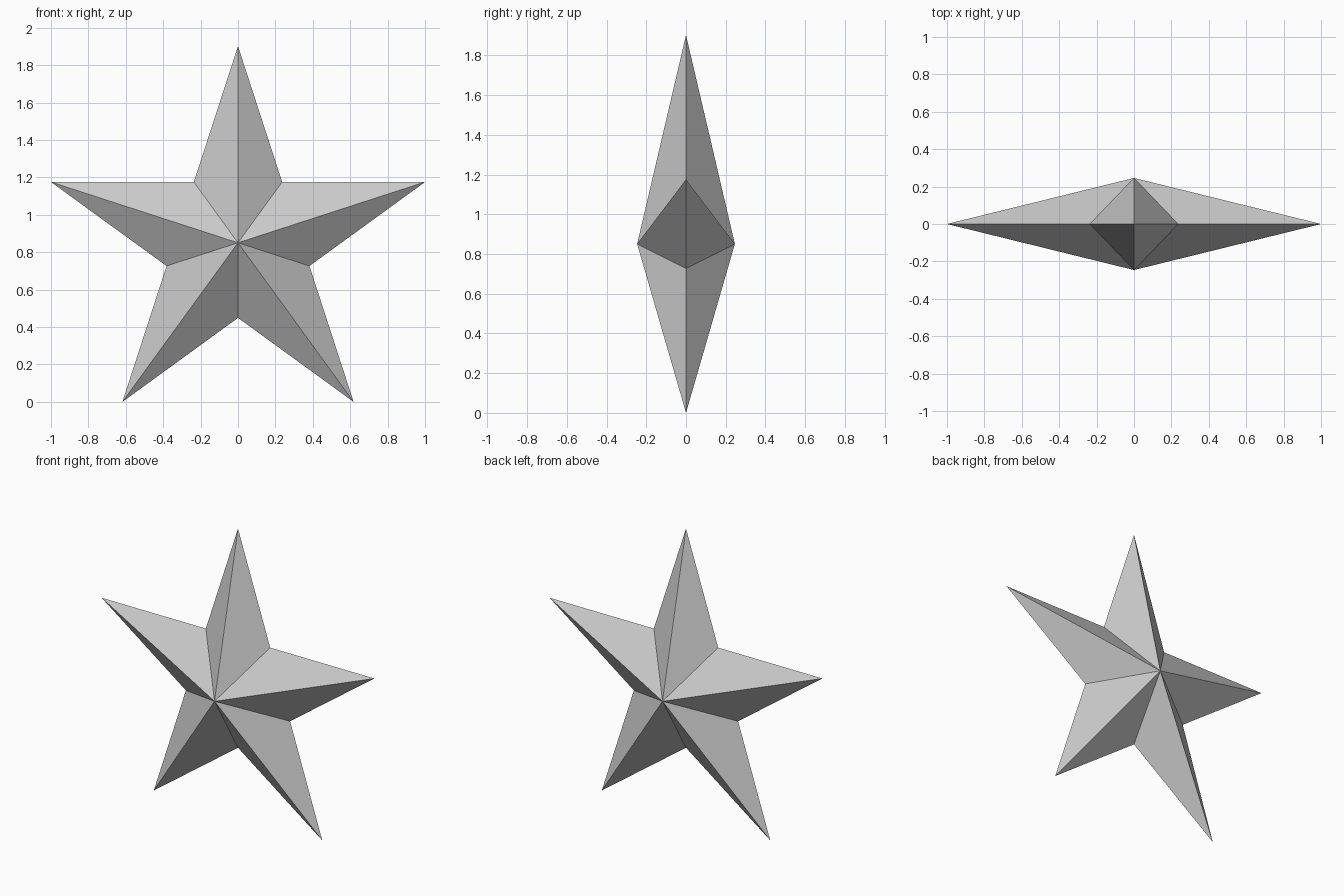
import bpy, bmesh
from math import sin, cos, pi

if "Cube" in bpy.data.objects:
    bpy.data.objects.remove(bpy.data.objects["Cube"])

# Five-pointed faceted star, widest span exactly 2 units
POINTS = 5
OUTER = 1 / cos(pi / 10)
INNER = OUTER * 0.382
DEPTH = 0.246
CENTRE_Z = OUTER * cos(pi / 5)

bm = bmesh.new()

# Star outline in the y = 0 plane, alternating tips and notches
rim = []
for i in range(POINTS * 2):
    r = INNER if i % 2 else OUTER
    a = i * pi / POINTS
    rim.append(bm.verts.new((r * sin(a), 0, CENTRE_Z + r * cos(a))))

# Front and back peaks, each joined to the outline by flat facets
for y in (-DEPTH, DEPTH):
    peak = bm.verts.new((0, y, CENTRE_Z))
    for i, v in enumerate(rim):
        bm.faces.new((peak, v, rim[(i + 1) % len(rim)]))

bmesh.ops.recalc_face_normals(bm, faces=bm.faces)
mesh = bpy.data.meshes.new("star")
bm.to_mesh(mesh)
bm.free()
bpy.context.collection.objects.link(bpy.data.objects.new("star", mesh))
